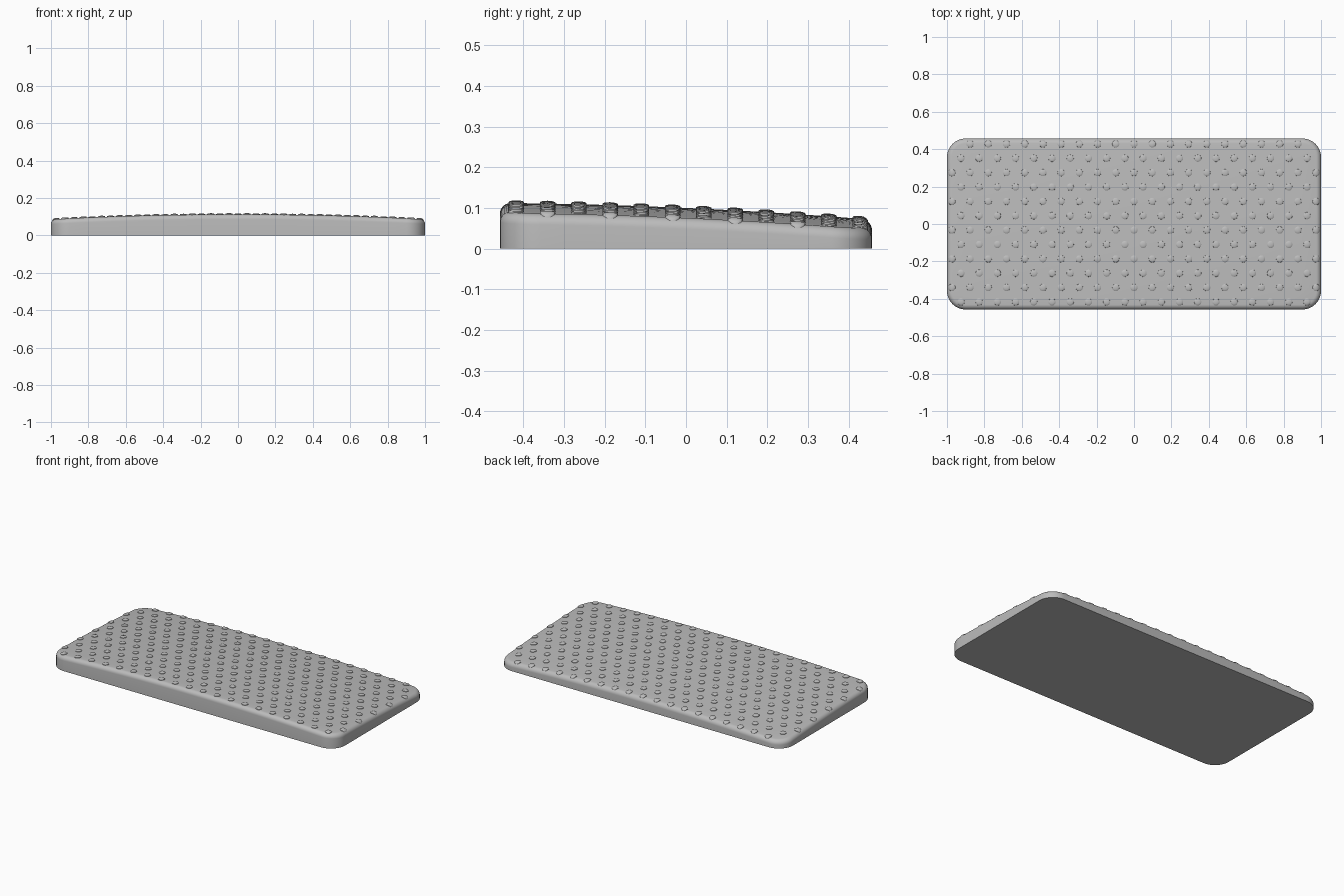
import bpy, bmesh, math

if "Cube" in bpy.data.objects:
    bpy.data.objects.remove(bpy.data.objects["Cube"], do_unlink=True)

HALF_X, HALF_Y, CORNER, FILLET = 1.0, 0.457, 0.1, 0.026

grey = bpy.data.materials.new("light grey")
grey.use_nodes = True
colour = (0.5, 0.5, 0.5, 1)
grey.diffuse_color = colour
grey.node_tree.nodes["Principled BSDF"].inputs["Base Color"].default_value = colour


def edge_distance(x, y):
    """Distance inwards from the rounded rectangle outline."""
    qx = abs(x) - HALF_X + CORNER
    qy = abs(y) - HALF_Y + CORNER
    return CORNER - math.hypot(max(qx, 0), max(qy, 0)) - min(max(qx, qy), 0)


def top_height(x, y):
    """Crowned, sloping top with a rolled edge."""
    z = 0.1 - 0.045 * y - 0.04 * y * y - 0.026 * x * x
    gap = FILLET - max(0, min(edge_distance(x, y), FILLET))
    return z - FILLET + math.sqrt(FILLET ** 2 - gap ** 2)


def outline(inset):
    """Evenly divided rounded rectangle, moved inwards by inset."""
    r = CORNER - inset
    cx, cy = HALF_X - CORNER, HALF_Y - CORNER
    corners = [(cx, cy), (-cx, cy), (-cx, -cy), (cx, -cy)]
    pts = []
    for i, (ax, ay) in enumerate(corners):
        for k in range(11):
            a = math.radians(90 * i + 9 * k)
            pts.append((ax + r * math.cos(a), ay + r * math.sin(a)))
        bx, by = corners[(i + 1) % 4]
        a = math.radians(90 * (i + 1))
        steps = 24 if i % 2 == 0 else 12
        for k in range(1, steps):
            t = k / steps
            pts.append((ax + (bx - ax) * t + r * math.cos(a),
                        ay + (by - ay) * t + r * math.sin(a)))
    return pts


def bridge(bm, a, b):
    n = len(a)
    for i in range(n):
        bm.faces.new((a[i], a[(i + 1) % n], b[(i + 1) % n], b[i]))


def finish(bm, name, angle):
    bmesh.ops.recalc_face_normals(bm, faces=bm.faces)
    mesh = bpy.data.meshes.new(name)
    bm.to_mesh(mesh)
    bm.free()
    mesh.materials.append(grey)
    obj = bpy.data.objects.new(name, mesh)
    bpy.context.collection.objects.link(obj)
    bpy.ops.object.select_all(action="DESELECT")
    obj.select_set(True)
    bpy.context.view_layer.objects.active = obj
    bpy.ops.object.shade_smooth_by_angle(angle=math.radians(angle))


# Pad body: flat base, upright wall, rolled edge, crowned top
bm = bmesh.new()
base = [bm.verts.new((x, y, 0)) for x, y in outline(0)]
bm.faces.new(base)
loop = base
for k in range(8):
    inset = FILLET * (1 - math.cos(math.radians(90 * k / 7)))
    ring = [bm.verts.new((x, y, top_height(x, y))) for x, y in outline(inset)]
    bridge(bm, loop, ring)
    loop = ring
inner = outline(FILLET)
for k in range(11, 0, -1):
    t = k / 12
    ring = [bm.verts.new((x * t, y * t, top_height(x * t, y * t))) for x, y in inner]
    bridge(bm, loop, ring)
    loop = ring
centre = bm.verts.new((0, 0, top_height(0, 0)))
for i in range(len(loop)):
    bm.faces.new((loop[i], loop[(i + 1) % len(loop)], centre))
finish(bm, "pad_body", 35)

# Grip studs: staggered rows of low domes draped on the top
bm = bmesh.new()
STEP_X, STEP_Y, SIDES = 0.0974, 0.0768, 16
profile = [(0.0195, -0.003), (0.019, 0.003), (0.016, 0.005), (0.009, 0.0065)]
for row in range(12):
    y = 0.428 - row * STEP_Y
    count = 21 - row % 2
    for col in range(count):
        x = (col - (count - 1) / 2) * STEP_X
        if edge_distance(x, y) < 0.02:
            continue
        loop = None
        for r, h in profile:
            ring = []
            for k in range(SIDES):
                a = math.tau * k / SIDES
                px, py = x + r * math.cos(a), y + r * math.sin(a)
                ring.append(bm.verts.new((px, py, top_height(px, py) + h)))
            if loop:
                bridge(bm, loop, ring)
            loop = ring
        tip = bm.verts.new((x, y, top_height(x, y) + 0.007))
        for k in range(SIDES):
            bm.faces.new((loop[k], loop[(k + 1) % SIDES], tip))
finish(bm, "grip_studs", 40)
